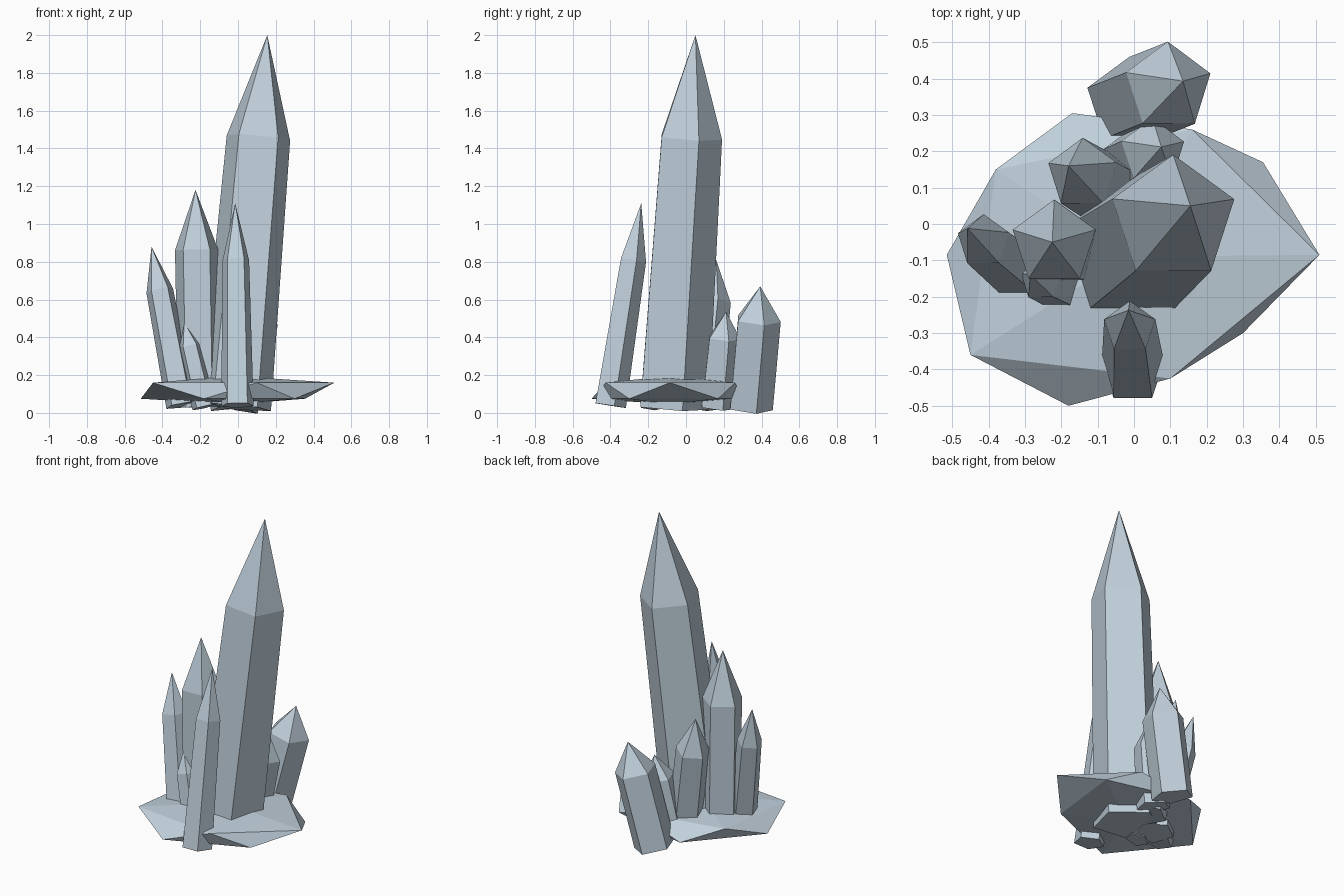
import bpy
import math
from mathutils import Vector

cube = bpy.data.objects.get("Cube")
if cube:
    bpy.data.objects.remove(cube, do_unlink=True)

# Single pale blue-grey crystal colour
mat = bpy.data.materials.new("pale_crystal_blue")
mat.use_nodes = True
COLOUR = (0.53, 0.63, 0.71, 1)
mat.diffuse_color = COLOUR
mat.node_tree.nodes["Principled BSDF"].inputs["Base Color"].default_value = COLOUR


def add_mesh(name, verts, faces):
    mesh = bpy.data.meshes.new(name)
    mesh.from_pydata(verts, [], faces)
    mesh.materials.append(mat)
    obj = bpy.data.objects.new(name, mesh)
    bpy.context.collection.objects.link(obj)
    return obj


def crystal(name, base, tip, shoulder, r_base, r_top, sides=5):
    """Leaning prism with a pointed cap; shoulder is the cap start along the axis."""
    base, tip = Vector(base), Vector(tip)
    axis = tip - base
    turn = Vector((0, 0, 1)).rotation_difference(axis)
    verts = []
    for centre, radius in ((base, r_base), (base + axis * shoulder, r_top)):
        for i in range(sides):
            a = math.pi / 2 + math.tau * i / sides
            verts.append(centre + turn @ Vector((radius * math.cos(a), radius * math.sin(a), 0)))
    verts.append(tip)
    faces = [tuple(reversed(range(sides)))]
    for i in range(sides):
        j = (i + 1) % sides
        faces.append((i, j, sides + j, sides + i))
        faces.append((sides + i, sides + j, 2 * sides))
    add_mesh(name, verts, faces)


# Crystals: base centre, tip, shoulder fraction, base radius, shoulder radius
crystal("main_crystal", (-0.015, -0.08, 0.03), (0.155, 0.05, 2.0), 0.725, 0.2, 0.177)
crystal("tall_left_crystal", (-0.205, -0.06, 0.03), (-0.225, -0.05, 1.18), 0.725, 0.118, 0.12)
crystal("outer_left_crystal", (-0.3, -0.14, 0.04), (-0.458, -0.012, 0.88), 0.725, 0.085, 0.075)
crystal("front_crystal", (-0.003, -0.407, 0.04), (-0.015, -0.237, 1.11), 0.72, 0.09, 0.074)
crystal("back_crystal", (-0.012, 0.335, 0.025), (0.135, 0.393, 0.67), 0.725, 0.125, 0.125)
crystal("inner_back_crystal", (-0.01, 0.165, 0.03), (0.075, 0.212, 0.535), 0.725, 0.1, 0.092)
crystal("back_left_crystal", (-0.045, 0.08, 0.03), (-0.18, 0.16, 0.81), 0.72, 0.105, 0.1)
crystal("small_left_crystal", (-0.18, -0.185, 0.03), (-0.285, -0.14, 0.48), 0.72, 0.066, 0.06)

# Flat faceted rock: upper and lower rings of five points, staggered
upper = [(0.51, -0.085), (0.16, 0.26), (-0.38, 0.15), (-0.45, -0.36), (0.1, -0.425)]
lower = [(0.355, 0.17), (-0.17, 0.305), (-0.515, -0.085), (-0.18, -0.5), (0.3, -0.3)]
verts = [(x, y, 0.16) for x, y in upper] + [(x, y, 0.075) for x, y in lower]
verts += [(-0.02, -0.09, 0.195), (-0.02, -0.09, 0.045)]
faces = []
for i in range(5):
    j = (i + 1) % 5
    faces += [(i, j, 10), (i, 5 + i, j), (5 + i, 5 + j, j), (5 + j, 5 + i, 11)]
add_mesh("rock_base", verts, faces)
